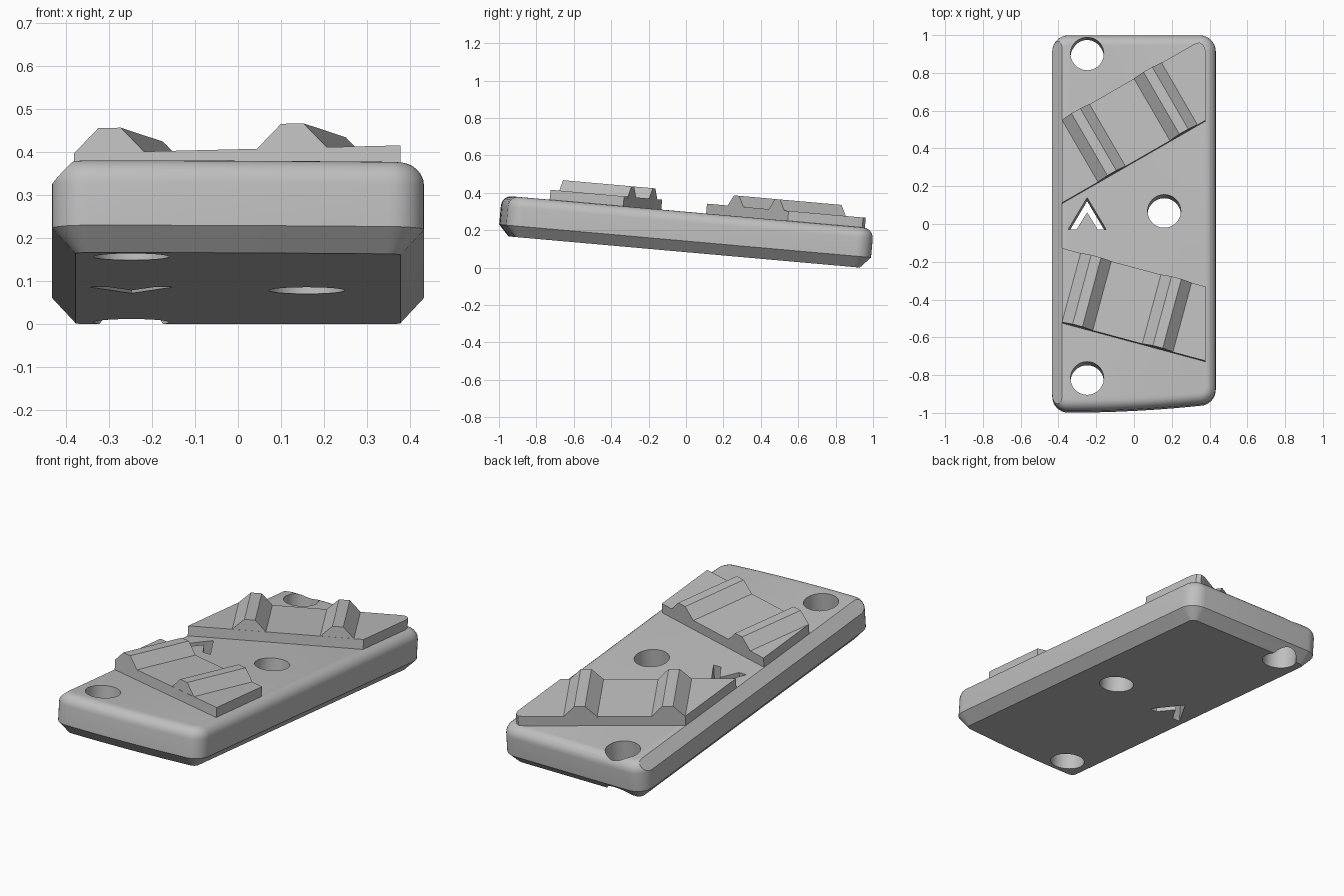
import bpy, bmesh, math
from mathutils import Matrix, Vector

cube = bpy.data.objects.get("Cube")
if cube:
    bpy.data.objects.remove(cube, do_unlink=True)

HALF_W, BACK, THICK, CORNER, EDGE = 0.433, 0.988, 0.215, 0.085, 0.055
TILT = Matrix.Translation((0, 0, 0.083)) @ Matrix.Rotation(math.radians(-5.07), 4, 'X')
SHIFT = -0.021          # slide along the tilted plate

grey = bpy.data.materials.new("grey")
grey.use_nodes = True
grey.diffuse_color = (0.52, 0.52, 0.52, 1)
grey.node_tree.nodes["Principled BSDF"].inputs["Base Color"].default_value = grey.diffuse_color


def finish(name, bm, matrix=TILT):
    bmesh.ops.recalc_face_normals(bm, faces=bm.faces)
    bm.transform(matrix)
    mesh = bpy.data.meshes.new(name)
    bm.to_mesh(mesh)
    bm.free()
    mesh.materials.append(grey)
    ob = bpy.data.objects.new(name, mesh)
    bpy.context.collection.objects.link(ob)
    return ob


def loft(rings):
    """Skin a stack of equal closed rings and cap both ends."""
    bm = bmesh.new()
    loops = [[bm.verts.new(p) for p in ring] for ring in rings]
    n = len(loops[0])
    for a, b in zip(loops, loops[1:]):
        for i in range(n):
            j = (i + 1) % n
            bm.faces.new((a[i], a[j], b[j], b[i]))
    bm.faces.new(loops[0][::-1])
    bm.faces.new(loops[-1])
    return bm


def prism(points, z0, z1):
    return loft([[(x, y + SHIFT, z) for x, y in points] for z in (z0, z1)])


def front_edge(x):
    return -1.008 + 0.042 * max(0, (x + 0.35) / 0.75) ** 2


def outline(inset, z):
    """Rounded plan with a gently bowed front edge."""
    cx, pts = HALF_W - CORNER, []
    corners = [(cx, front_edge(cx) + CORNER, -90), (cx, BACK - CORNER, 0),
               (-cx, BACK - CORNER, 90), (-cx, front_edge(-cx) + CORNER, 180)]
    for x, y, start in corners:
        for i in range(9):
            a = math.radians(start + i * 90 / 8)
            pts.append((x + (CORNER - inset) * math.cos(a), y + (CORNER - inset) * math.sin(a), z))
    for i in range(1, 10):
        x = -cx + 2 * cx * i / 10
        pts.append((x, front_edge(x) + inset, z))
    return pts


# Plate: chamfered underside, filleted top
rings = [outline(EDGE, 0), outline(0, EDGE + 0.004)]
for i in range(7):
    a = math.radians(i * 15)
    rings.append(outline(EDGE * (1 - math.cos(a)), THICK - EDGE + EDGE * math.sin(a)))
bm = loft(rings)
# Flat chamfer along the whole right-hand top edge
cut = bmesh.ops.bisect_plane(bm, geom=bm.verts[:] + bm.edges[:] + bm.faces[:],
                             plane_co=(-0.381, 0, THICK), plane_no=(-1, 0, 0.96), clear_outer=True)
rim = [e for e in cut["geom_cut"] if isinstance(e, bmesh.types.BMEdge)]
bmesh.ops.holes_fill(bm, edges=rim, sides=0)
plate = finish("plate", bm)

# Through holes: three round, one chevron
circle = [(math.cos(math.tau * i / 48) * 0.088, math.sin(math.tau * i / 48) * 0.088) for i in range(48)]
shapes = [[(x + cx, y + cy) for x, y in circle]
          for cx, cy in ((-0.248, 0.907), (-0.248, -0.818), (0.16, 0.07))]
shapes.append([(-0.248, 0.142), (-0.348, -0.026), (-0.303, -0.026),
               (-0.248, 0.064), (-0.193, -0.026), (-0.148, -0.026)])
for shape in shapes:
    cutter = finish("hole_cutter", prism(shape, -0.2, 0.5))
    cutter.hide_render = True
    mod = plate.modifiers.new("hole", 'BOOLEAN')
    mod.operation, mod.solver, mod.object = 'DIFFERENCE', 'EXACT', cutter
    bpy.context.view_layer.objects.active = plate
    bpy.ops.object.modifier_apply(modifier=mod.name)
    bpy.data.objects.remove(cutter, do_unlink=True)

# Raised pads, each with two trapezoid ridges across it
PAD_TOP = THICK + 0.053
pads = {
    "front": ([(-0.381, -0.525), (0.378, -0.73), (0.378, -0.335), (-0.381, -0.131)],
              (-0.381, -0.525), -15),
    "rear": ([(-0.381, 0.11), (0.378, 0.548), (0.378, 0.92), (0.369, 0.948),
              (0.347, 0.962), (0.318, 0.953), (-0.381, 0.55)],
             (-0.191, 0.221), 30),
}
PROFILE = [(0, -0.01), (0, 0), (0.058, 0.057), (0.112, 0.057), (0.168, 0), (0.168, -0.01)]
parts = [plate]
for name, (points, corner, angle) in pads.items():
    parts.append(finish(name + "_pad", prism(points, THICK - 0.02, PAD_TOP)))
    place = (TILT @ Matrix.Translation((corner[0], corner[1] + SHIFT, PAD_TOP))
             @ Matrix.Rotation(math.radians(angle), 4, 'Z'))
    for side, offset in (("right", 0), ("left", 0.44)):
        bm = loft([[(offset + u, v, h) for u, h in PROFILE] for v in (0, 0.381)])
        parts.append(finish(f"{name}_{side}_ridge", bm, place))

# Smooth the rounded surfaces, keep hard edges
bpy.ops.object.select_all(action='DESELECT')
for ob in parts:
    ob.select_set(True)
bpy.context.view_layer.objects.active = plate
bpy.ops.object.shade_smooth_by_angle(angle=math.radians(28))
